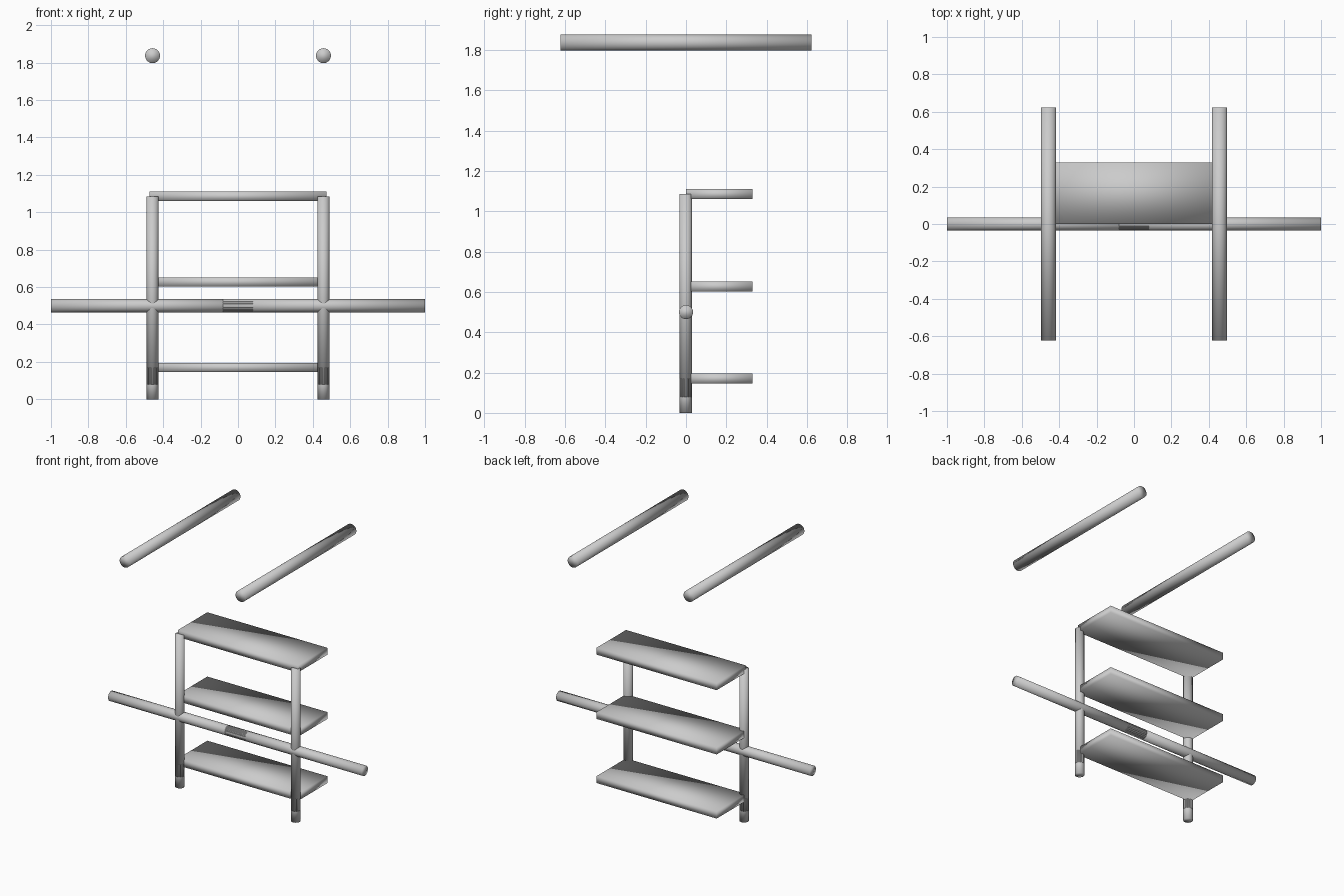
import bpy
from mathutils import Vector

cube = bpy.data.objects.get("Cube")
if cube:
    bpy.data.objects.remove(cube, do_unlink=True)

# Single plain grey finish
grey = bpy.data.materials.new("light_grey")
grey.use_nodes = True
colour = (0.6, 0.6, 0.6, 1)
grey.diffuse_color = colour
grey.node_tree.nodes["Principled BSDF"].inputs["Base Color"].default_value = colour


def finish(name):
    """Name the new object and give it the soft, fully smoothed finish."""
    obj = bpy.context.object
    obj.name = name
    obj.data.materials.append(grey)
    bpy.ops.object.transform_apply(location=False, rotation=True, scale=True)
    bpy.ops.object.shade_smooth()
    return obj


def rod(name, start, end, radius, sides=24):
    """Round bar between two points."""
    start, end = Vector(start), Vector(end)
    axis = end - start
    bpy.ops.mesh.primitive_cylinder_add(
        vertices=sides, radius=radius, depth=axis.length,
        location=(start + end) / 2,
        rotation=axis.to_track_quat('Z', 'Y').to_euler())
    return finish(name)


def board(name, low, high):
    """Rectangular board between two opposite corners."""
    low, high = Vector(low), Vector(high)
    bpy.ops.mesh.primitive_cube_add(size=1, location=(low + high) / 2)
    bpy.context.object.scale = high - low
    return finish(name)


for side, s in (("left", 1), ("right", -1)):
    # Upright post, with a foot piece overlapping its lower end
    x = 0.457 * s
    rod(side + "_post", (x, -0.002, 0.08), (x, -0.002, 1.085), 0.031)
    rod(side + "_post_foot", (x, -0.002, 0), (x, -0.002, 0.17), 0.031, 20)

    # Half of the long cross bar, the halves overlapping at the middle
    rod(side + "_cross_bar", (-0.08 * s, 0, 0.5), (s, 0, 0.5), 0.035,
        24 if s > 0 else 20)

    # Detached overhead rail running front to back
    rod(side + "_overhead_rail", (x, -0.623, 1.837), (x, 0.623, 1.837), 0.04)

# Three shelves fixed behind the posts
for name, top in (("bottom", 0.195), ("middle", 0.652), ("top", 1.11)):
    board(name + "_shelf", (-0.473, 0, top - 0.05), (0.473, 0.33, top))
